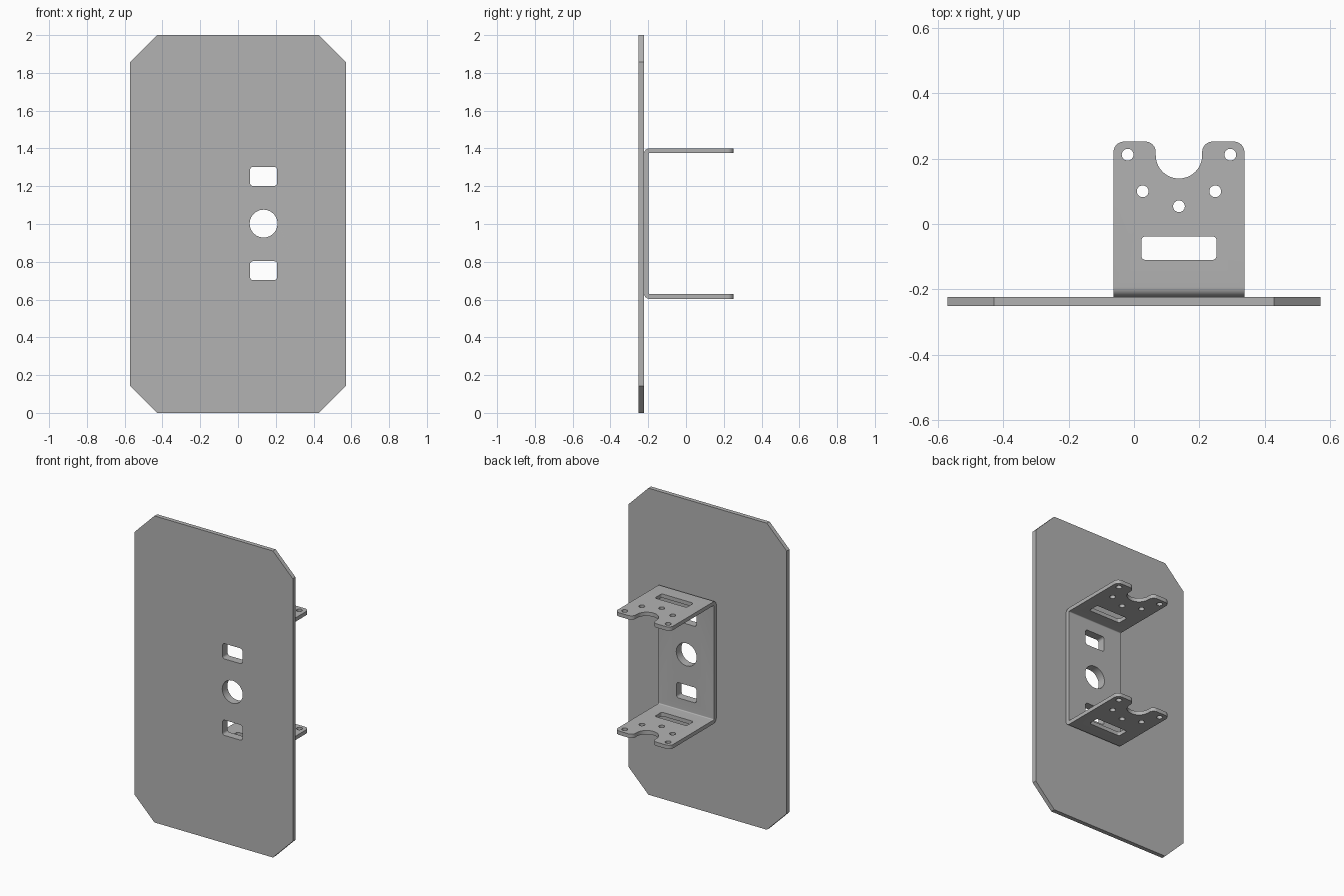
import bpy, bmesh, math
from mathutils import Vector, Matrix

if "Cube" in bpy.data.objects:
    bpy.data.objects.remove(bpy.data.objects["Cube"])

steel = bpy.data.materials.new("grey steel")
steel.use_nodes = True
GREY = (0.45, 0.45, 0.45, 1)
steel.diffuse_color = GREY
steel.node_tree.nodes["Principled BSDF"].inputs["Base Color"].default_value = GREY

# Drawing planes: the outline's two axes, then the extrusion axis
XY = Matrix.Identity(4)
XZ = Matrix.Rotation(math.pi / 2, 4, "X")
YZ = Matrix(((0, 0, 1, 0), (1, 0, 0, 0), (0, 1, 0, 0), (0, 0, 0, 1)))


def rounded(corners, steps=10):
    """Outline from (u, v, radius) corners, each filleted by its radius."""
    out = []
    for i, (x, y, r) in enumerate(corners):
        p = Vector((x, y))
        a = (Vector(corners[i - 1][:2]) - p).normalized()
        b = (Vector(corners[(i + 1) % len(corners)][:2]) - p).normalized()
        if r == 0:
            out.append(p)
            continue
        half = a.angle(b) / 2
        centre = p + (a + b).normalized() * r / math.sin(half)
        s = p + a * r / math.tan(half) - centre
        e = p + b * r / math.tan(half) - centre
        start = math.atan2(s.y, s.x)
        turn = math.remainder(math.atan2(e.y, e.x) - start, math.tau)
        for k in range(steps + 1):
            t = start + turn * k / steps
            out.append(centre + r * Vector((math.cos(t), math.sin(t))))
    return out


def box(u0, u1, v0, v1, r=0):
    return rounded([(u0, v0, r), (u1, v0, r), (u1, v1, r), (u0, v1, r)], 6)


def circle(u, v, r, n=24):
    return [Vector((u + r * math.cos(math.tau * i / n),
                    v + r * math.sin(math.tau * i / n))) for i in range(n)]


def prism(name, plane, loops, w0, w1):
    """Solid from a filled outline and its holes, extruded from w0 to w1."""
    curve = bpy.data.curves.new(name, "CURVE")
    curve.dimensions = "2D"
    curve.fill_mode = "BOTH"
    curve.extrude = (w1 - w0) / 2
    for loop in loops:
        spline = curve.splines.new("POLY")
        spline.points.add(len(loop) - 1)
        for point, p in zip(spline.points, loop):
            point.co = (p.x, p.y, 0, 1)
        spline.use_cyclic_u = True
    temp = bpy.data.objects.new(name + " outline", curve)
    bpy.context.collection.objects.link(temp)
    graph = bpy.context.evaluated_depsgraph_get()
    mesh = bpy.data.meshes.new_from_object(temp.evaluated_get(graph))
    bpy.data.objects.remove(temp)
    bm = bmesh.new()
    bm.from_mesh(mesh)
    bmesh.ops.remove_doubles(bm, verts=bm.verts, dist=1e-5)
    bm.transform(plane @ Matrix.Translation((0, 0, (w0 + w1) / 2)))
    bmesh.ops.recalc_face_normals(bm, faces=bm.faces)
    bm.to_mesh(mesh)
    bm.free()
    mesh.name = name
    mesh.materials.clear()
    mesh.materials.append(steel)
    obj = bpy.data.objects.new(name, mesh)
    bpy.context.collection.objects.link(obj)
    return obj


def select(obj):
    bpy.ops.object.select_all(action="DESELECT")
    obj.select_set(True)
    bpy.context.view_layer.objects.active = obj


def intersect(obj, other):
    mod = obj.modifiers.new("trim", "BOOLEAN")
    mod.operation = "INTERSECT"
    mod.solver = "EXACT"
    mod.object = other
    select(obj)
    bpy.ops.object.modifier_apply(modifier=mod.name)
    bpy.data.objects.remove(other)


FRONT, FACE, BACK = -0.251, -0.223, 0.252   # plate front, plate back, flange tips
MID = 0.1375                                # bracket centre in x
T = 0.025                                   # bracket sheet thickness
LOW, HIGH = 0.604, 1.401                    # bracket underside and top

# Openings shared by the plate and the bracket web
openings = [circle(MID - 0.002, 1.002, 0.074)]
for z in (0.753, 1.252):
    openings.append(box(0.064, 0.207, z - 0.05, z + 0.05, 0.015))

# Plate with clipped corners
W, CUT = 0.571, 0.143
plate_outline = [Vector(p) for p in (
    (-W + CUT, 0), (W - CUT, 0), (W, CUT), (W, 2 - CUT),
    (W - CUT, 2), (-W + CUT, 2), (-W, 2 - CUT), (-W, CUT))]
plate = prism("plate", XZ, [plate_outline] + openings, -FACE, -FRONT)

# Bracket: bent channel section
channel = rounded([
    (FACE, LOW, 0.03), (BACK, LOW, 0), (BACK, LOW + T, 0),
    (FACE + T, LOW + T, 0.006), (FACE + T, HIGH - T, 0.006),
    (BACK, HIGH - T, 0), (BACK, HIGH, 0), (FACE, HIGH, 0.03)])
bracket = prism("bracket", YZ, [channel], -0.3, 0.6)

# Flange shape: rounded tips, U notch, bolt holes and slot
half, notch, tip = 0.2, 0.071, 0.032
right_side = [(half, -0.5, 0), (half, BACK, tip),
              (notch, BACK, tip), (notch, 0.139, notch * 0.999)]
sides = right_side + [(-u, v, r) for u, v, r in reversed(right_side)]
flange = [rounded([(MID + u, v, r) for u, v, r in sides])]
flange.append(box(MID - 0.115, MID + 0.115, -0.11, -0.038, 0.013))
flange.append(circle(MID, 0.054, 0.018))
for side in (-1, 1):
    flange.append(circle(MID + side * 0.157, 0.212, 0.018))
    flange.append(circle(MID + side * 0.111, 0.1, 0.018))
intersect(bracket, prism("flange trim", XY, flange, 0.3, 1.7))

# Web openings
web = [box(-0.8, 0.8, 0.2, 1.8)] + openings
intersect(bracket, prism("web trim", XZ, web, -1, 1))

for part in (plate, bracket):
    select(part)
    bpy.ops.object.shade_smooth_by_angle(angle=math.radians(30))
